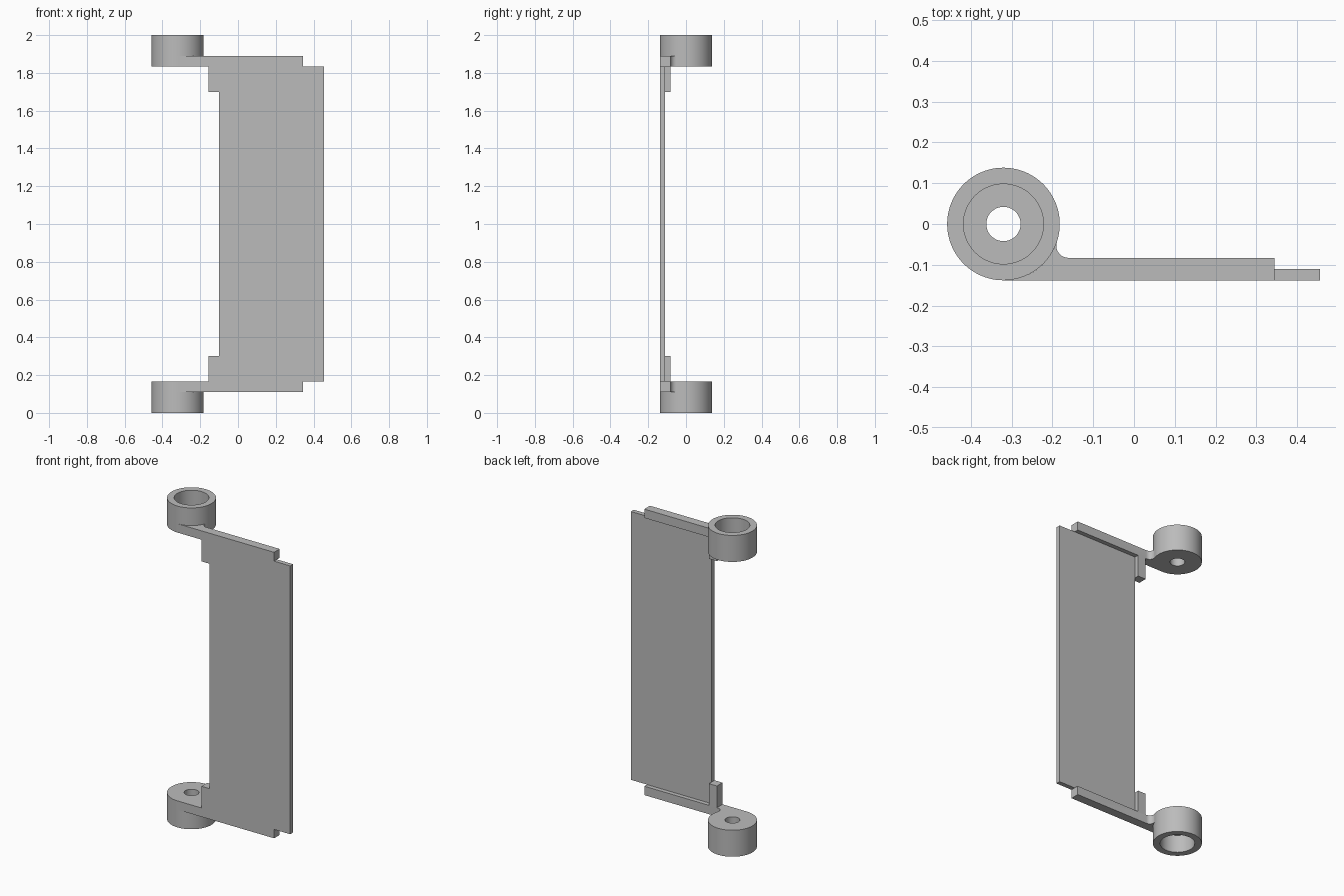
import bpy, bmesh
from math import sin, cos, pi, sqrt, atan2
from mathutils import Vector, Matrix

cube = bpy.data.objects.get("Cube")
if cube:
    bpy.data.objects.remove(cube, do_unlink=True)

gray = bpy.data.materials.new("plain gray")
gray.use_nodes = True
color = (0.5, 0.5, 0.5, 1)
gray.diffuse_color = color
gray.node_tree.nodes["Principled BSDF"].inputs["Base Color"].default_value = color

HEIGHT = 2.0
FLOOR, LEDGE = 1.835, 1.89          # underside and top of the upper arm
FRONT, SHEET_BACK, ARM_BACK = -0.138, -0.11, -0.083
HUB_X, HUB_R = -0.32, 0.138
SEGMENTS = 96


def finish(bm, name, flip=False):
    """Turn a bmesh into an object, optionally mirrored top to bottom."""
    if flip:
        bmesh.ops.transform(bm, verts=bm.verts, matrix=Matrix.Translation((0, 0, HEIGHT))
                            @ Matrix.Scale(-1, 4, (0, 0, 1)))
    bmesh.ops.recalc_face_normals(bm, faces=bm.faces)
    mesh = bpy.data.meshes.new(name)
    bm.to_mesh(mesh)
    bm.free()
    mesh.materials.append(gray)
    obj = bpy.data.objects.new(name, mesh)
    bpy.context.collection.objects.link(obj)
    return obj


def prism(name, outline, z0, z1, flip=False):
    """Extrude an x-y outline from z0 to z1."""
    bm = bmesh.new()
    face = bm.faces.new([bm.verts.new((x, y, z0)) for x, y in outline])
    top = bmesh.ops.extrude_face_region(bm, geom=[face])["geom"]
    bmesh.ops.translate(bm, vec=(0, 0, z1 - z0),
                        verts=[v for v in top if isinstance(v, bmesh.types.BMVert)])
    return finish(bm, name, flip)


def block(name, x0, x1, y0, y1, z0, z1, flip=False):
    return prism(name, [(x0, y0), (x1, y0), (x1, y1), (x0, y1)], z0, z1, flip)


def arc(cx, cy, r, a0, a1, steps):
    return [(cx + r * cos(a0 + (a1 - a0) * i / steps),
             cy + r * sin(a0 + (a1 - a0) * i / steps)) for i in range(steps + 1)]


def select_only(obj):
    bpy.ops.object.select_all(action='DESELECT')
    obj.select_set(True)
    bpy.context.view_layer.objects.active = obj


def smooth(obj):
    select_only(obj)
    bpy.ops.object.shade_smooth_by_angle(angle=pi / 6)


def hub(name, flip):
    """Round cup with a counterbore facing outward and a small through hole."""
    section = [(0.042, FLOOR), (HUB_R, FLOOR), (HUB_R, HEIGHT),
               (0.098, HEIGHT), (0.098, LEDGE), (0.042, LEDGE)]
    bm = bmesh.new()
    verts = [bm.verts.new((HUB_X + r, 0, z)) for r, z in section]
    edges = [bm.edges.new((verts[i - 1], verts[i])) for i in range(len(verts))]
    bmesh.ops.spin(bm, geom=verts + edges, cent=(HUB_X, 0, 0), axis=(0, 0, 1),
                   angle=2 * pi, steps=SEGMENTS)
    bmesh.ops.remove_doubles(bm, verts=bm.verts, dist=0.0005)
    smooth(finish(bm, name, flip))


def arm(name, flip):
    """Straight arm, tangent to the hub in front and filleted to it behind."""
    r = 0.03
    cy = ARM_BACK + r
    cx = HUB_X + sqrt((HUB_R + r) ** 2 - cy ** 2)
    a = atan2(cy, cx - HUB_X)
    outline = [(0.345, FRONT), (0.345, ARM_BACK)]
    outline += arc(cx, cy, r, -pi / 2, a - pi, 10)
    outline += arc(HUB_X, 0, HUB_R, a, -pi / 2, 20)[1:]
    return prism(name, outline, FLOOR, LEDGE, flip)


# Thin main sheet, reaching slightly into both arms
panel = block("panel", -0.10, 0.456, FRONT, SHEET_BACK, HEIGHT - FLOOR, FLOOR)

# Hubs, arms and corner tabs, repeated at both ends
pieces = []
for end, flip in (("upper", False), ("lower", True)):
    hub(end + "_hub", flip)
    pieces.append(arm(end + "_arm", flip))
    pieces.append(block(end + "_tab", -0.155, -0.10, FRONT, ARM_BACK, 1.70, FLOOR, flip))

# Fuse the sheet, arms and tabs into one solid
for piece in pieces:
    select_only(panel)
    union = panel.modifiers.new("union", 'BOOLEAN')
    union.operation = 'UNION'
    union.solver = 'EXACT'
    union.object = piece
    bpy.ops.object.modifier_apply(modifier=union.name)
    bpy.data.objects.remove(piece, do_unlink=True)

# Merge flat neighbouring faces
bm = bmesh.new()
bm.from_mesh(panel.data)
bmesh.ops.remove_doubles(bm, verts=bm.verts, dist=0.0001)
bmesh.ops.dissolve_limit(bm, angle_limit=0.01, verts=bm.verts, edges=bm.edges)
bm.to_mesh(panel.data)
bm.free()
smooth(panel)
